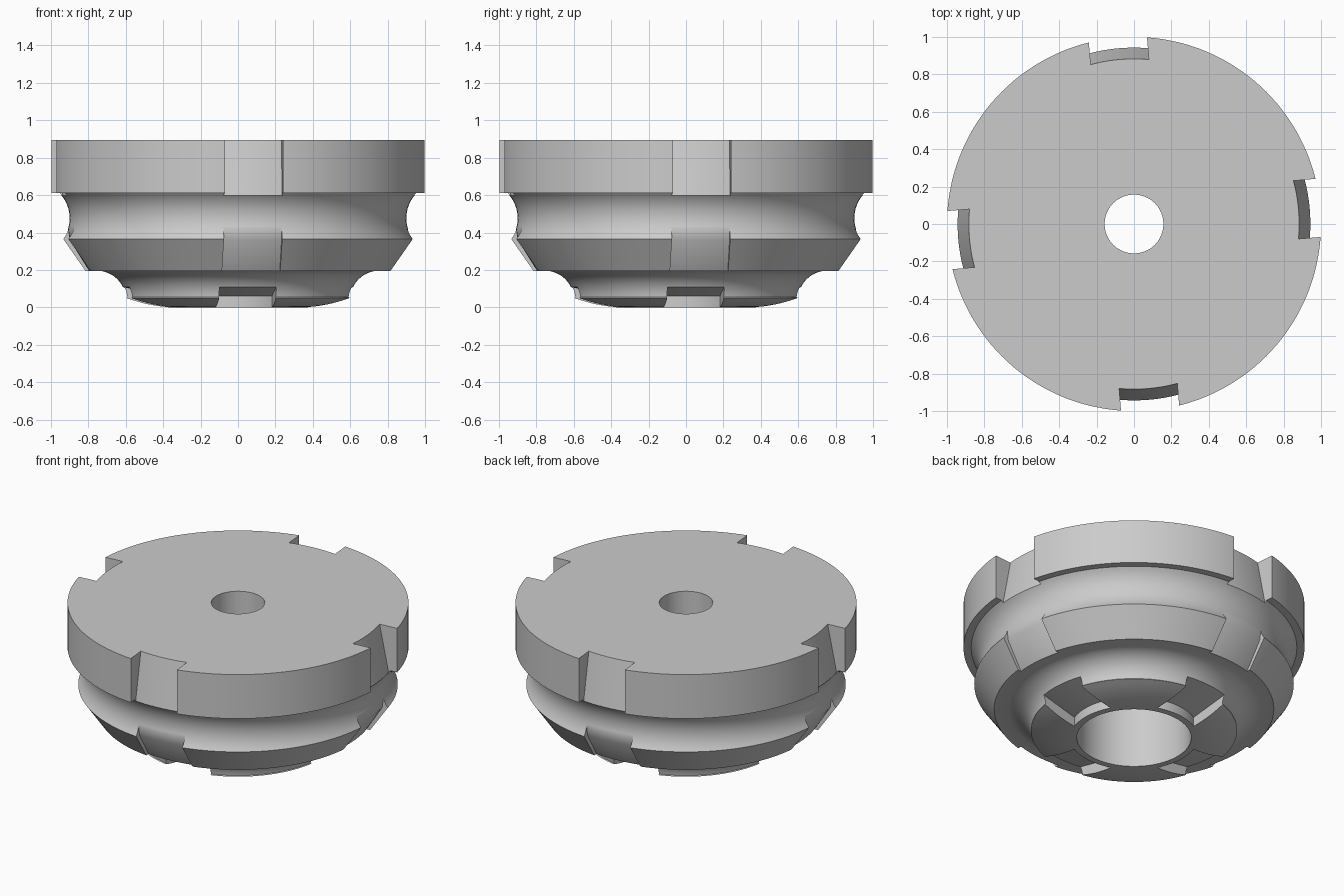
import bpy, bmesh, math
from mathutils import Matrix, Vector

cube = bpy.data.objects.get("Cube")
if cube:
    bpy.data.objects.remove(cube, do_unlink=True)

SEGMENTS = 144

metal = bpy.data.materials.new("plain grey")
metal.use_nodes = True
grey = (0.6, 0.6, 0.6, 1)
metal.diffuse_color = grey
metal.node_tree.nodes["Principled BSDF"].inputs["Base Color"].default_value = grey


def arc(a, b, c, steps=14):
    """Points on the circle through a, b and c, from a to c."""
    (ax, ay), (bx, by), (cx, cy) = a, b, c
    d = 2 * (ax * (by - cy) + bx * (cy - ay) + cx * (ay - by))
    sa, sb, sc = ax**2 + ay**2, bx**2 + by**2, cx**2 + cy**2
    ux = (sa * (by - cy) + sb * (cy - ay) + sc * (ay - by)) / d
    uy = (sa * (cx - bx) + sb * (ax - cx) + sc * (bx - ax)) / d
    start = math.atan2(ay - uy, ax - ux)
    sweep = math.remainder(math.atan2(cy - uy, cx - ux) - start, math.tau)
    r = math.hypot(ax - ux, ay - uy)
    return [(ux + r * math.cos(start + sweep * i / steps),
             uy + r * math.sin(start + sweep * i / steps)) for i in range(steps + 1)]


def bridge(bm, loop_a, loop_b):
    n = len(loop_a)
    for i in range(n):
        j = (i + 1) % n
        bm.faces.new((loop_a[i], loop_a[j], loop_b[j], loop_b[i]))


def finish(bm, name):
    bmesh.ops.recalc_face_normals(bm, faces=bm.faces)
    mesh = bpy.data.meshes.new(name)
    bm.to_mesh(mesh)
    bm.free()
    mesh.materials.append(metal)
    obj = bpy.data.objects.new(name, mesh)
    bpy.context.collection.objects.link(obj)
    return obj


def lathe(name, profile):
    bm = bmesh.new()
    rings = []
    for s in range(SEGMENTS):
        t = math.tau * s / SEGMENTS
        rings.append([bm.verts.new((r * math.cos(t), r * math.sin(t), z)) for r, z in profile])
    for s in range(SEGMENTS):
        bridge(bm, rings[s], rings[(s + 1) % SEGMENTS])
    return finish(bm, name)


def notch_cutters(name, profile, half_width, steps=12):
    """Four parallel-sided cutters whose floors follow the round body."""
    bm = bmesh.new()
    for quarter in range(4):
        turn = Matrix.Rotation(math.radians(5 + 90 * quarter), 3, 'Z')
        slices = []
        for i in range(steps + 1):
            x = half_width * (2 * i / steps - 1)
            slices.append([bm.verts.new(turn @ Vector((x, -math.sqrt(r * r - x * x), z)))
                           for r, z in profile])
        for a, b in zip(slices, slices[1:]):
            bridge(bm, a, b)
        bm.faces.new(slices[0])
        bm.faces.new(slices[-1])
    cutter = finish(bm, name)
    cutter.hide_render = True
    return cutter


# Turned body: rim, groove, tapered band, fillet, domed foot, stepped bore
profile = [(0.157, 0.895), (1.0, 0.895), (1.0, 0.61)]
profile += arc((0.955, 0.61), (0.90, 0.48), (0.937, 0.365))
profile += [(0.82, 0.195)]
profile += arc((0.735, 0.195), (0.645, 0.15), (0.60, 0.055))
profile += arc((0.605, 0.05), (0.5, 0.018), (0.37, 0.0), 8)
profile += [(0.335, 0.0), (0.335, 0.55), (0.157, 0.55)]
body = lathe("turned_body", profile)

# Notches in the rim, the tapered band and the foot
cutters = [
    notch_cutters("rim_notches",
                  [(0.879, 0.915), (0.945, 0.587), (1.1, 0.587), (1.1, 0.915)], 0.156),
    notch_cutters("band_notches",
                  [(0.911, 0.435), (0.90, 0.36), (0.79, 0.185), (1.1, 0.185), (1.1, 0.435)], 0.156),
    notch_cutters("foot_notches",
                  [(0.375, 0.06), (0.375, -0.05), (0.7, -0.05), (0.7, 0.125)], 0.152),
]

bpy.ops.object.select_all(action='DESELECT')
bpy.context.view_layer.objects.active = body
body.select_set(True)
for cutter in cutters:
    cut = body.modifiers.new(cutter.name, 'BOOLEAN')
    cut.operation = 'DIFFERENCE'
    cut.solver = 'EXACT'
    cut.object = cutter
    bpy.ops.object.modifier_apply(modifier=cut.name)
    bpy.data.objects.remove(cutter, do_unlink=True)

bpy.ops.object.shade_smooth_by_angle(angle=math.radians(28))
